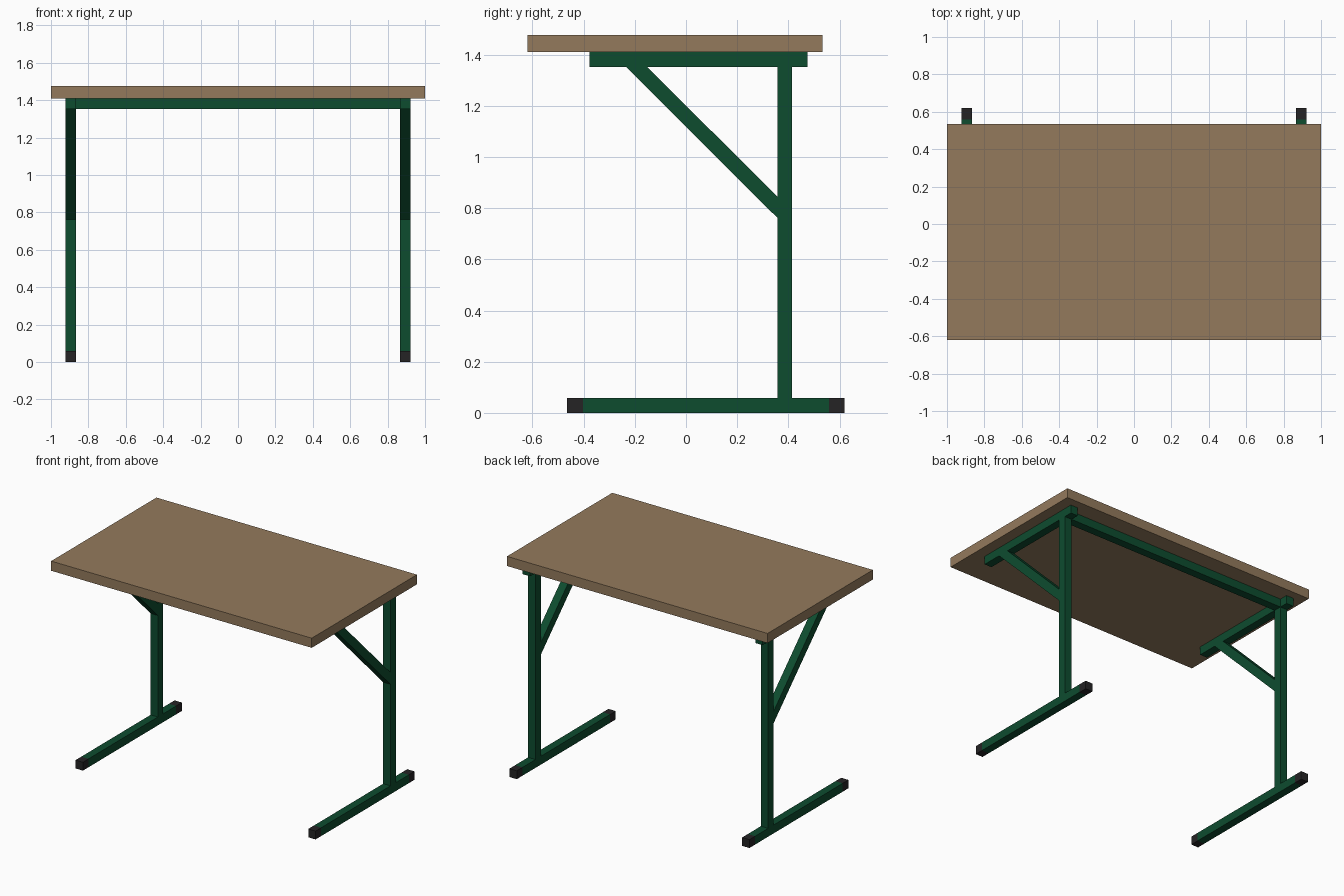
import bpy, bmesh

if "Cube" in bpy.data.objects:
    bpy.data.objects.remove(bpy.data.objects["Cube"])


def material(name, rgb):
    m = bpy.data.materials.new(name)
    m.diffuse_color = (*rgb, 1.0)
    m.use_nodes = True
    m.node_tree.nodes["Principled BSDF"].inputs["Base Color"].default_value = m.diffuse_color
    return m


WOOD = material("brown wood", (0.295, 0.195, 0.108))
GREEN = material("green steel", (0.004, 0.072, 0.028))
BLACK = material("black rubber", (0.018, 0.017, 0.018))


def prism(name, x0, x1, profile, mat):
    """Extrude a (y, z) profile from x0 to x1."""
    bm = bmesh.new()
    face = bm.faces.new([bm.verts.new((x0, y, z)) for y, z in profile])
    ext = bmesh.ops.extrude_face_region(bm, geom=[face])
    verts = [v for v in ext["geom"] if isinstance(v, bmesh.types.BMVert)]
    bmesh.ops.translate(bm, verts=verts, vec=(x1 - x0, 0, 0))
    bmesh.ops.recalc_face_normals(bm, faces=bm.faces)
    me = bpy.data.meshes.new(name)
    bm.to_mesh(me)
    bm.free()
    me.materials.append(mat)
    ob = bpy.data.objects.new(name, me)
    bpy.context.collection.objects.link(ob)
    return ob


def box(name, x, y, z, mat):
    return prism(name, x[0], x[1], [(y[0], z[0]), (y[1], z[0]), (y[1], z[1]), (y[0], z[1])], mat)


TUBE = 0.058
RAIL_Z = (1.352, 1.41)
POST_Y = (0.357, 0.415)
IN, OUT = 0.865, 0.921

# Table top and the rear bar joining the two frames
box("table_top", (-1, 1), (-0.62, 0.534), (1.41, 1.477), WOOD)
box("rear_crossbar", (-IN, IN), POST_Y, RAIL_Z, GREEN)

# Side frames
for side, x in (("left", (-OUT, -IN)), ("right", (IN, OUT))):
    box(side + "_foot", x, (-0.403, 0.558), (0, TUBE), GREEN)
    box(side + "_front_foot_cap", x, (-0.465, -0.403), (0, TUBE), BLACK)
    box(side + "_rear_foot_cap", x, (0.558, 0.62), (0, TUBE), BLACK)
    box(side + "_post", x, POST_Y, (TUBE, RAIL_Z[0]), GREEN)
    box(side + "_top_rail", x, (-0.377, 0.475), RAIL_Z, GREEN)
    # Diagonal brace, cut flush with rail and post
    prism(side + "_brace", x[0], x[1],
          [(-0.235, 1.352), (0.357, 0.762), (0.357, 0.845), (-0.152, 1.352)], GREEN)
